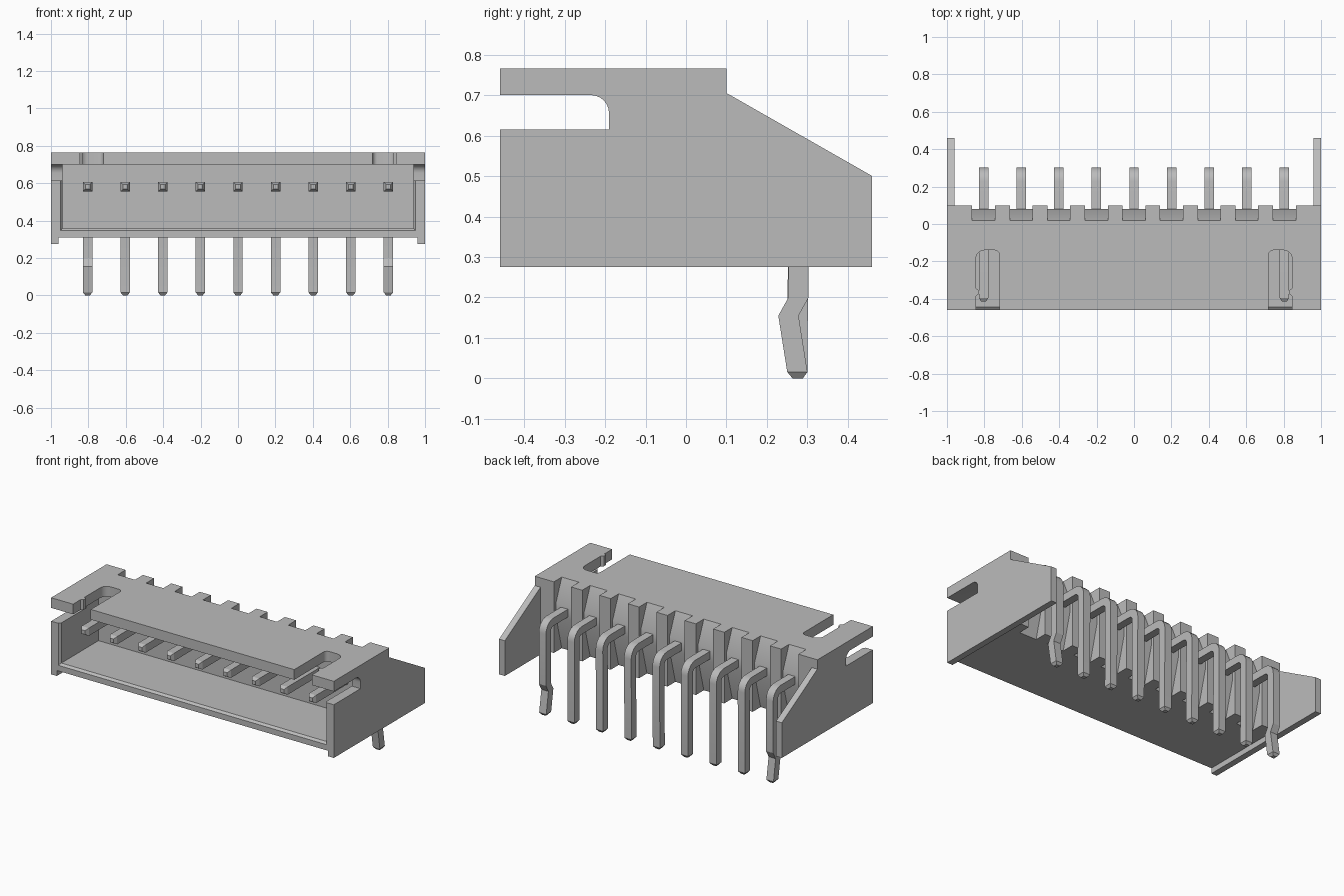
import bpy, bmesh
from math import sin, cos, pi, radians

cube = bpy.data.objects.get("Cube")
if cube:
    bpy.data.objects.remove(cube, do_unlink=True)

grey = bpy.data.materials.new("plain_grey")
grey.use_nodes = True
grey.diffuse_color = (0.5, 0.5, 0.5, 1)
grey.node_tree.nodes["Principled BSDF"].inputs["Base Color"].default_value = (0.5, 0.5, 0.5, 1)


def loft(name, rings):
    """Skin a row of equal-sized closed rings and cap both ends."""
    bm = bmesh.new()
    rows = [[bm.verts.new(p) for p in ring] for ring in rings]
    n = len(rows[0])
    for a, b in zip(rows, rows[1:]):
        for i in range(n):
            j = (i + 1) % n
            bm.faces.new((a[i], a[j], b[j], b[i]))
    bm.faces.new(rows[0])
    bm.faces.new(rows[-1])
    bmesh.ops.recalc_face_normals(bm, faces=bm.faces)
    mesh = bpy.data.meshes.new(name)
    bm.to_mesh(mesh)
    bm.free()
    mesh.materials.append(grey)
    obj = bpy.data.objects.new(name, mesh)
    bpy.context.collection.objects.link(obj)
    return obj


def prism_x(name, profile, x0, x1):
    return loft(name, [[(x, y, z) for y, z in profile] for x in (x0, x1)])


def prism_z(name, outline, z0, z1):
    return loft(name, [[(x, y, z) for x, y in outline] for z in (z0, z1)])


def arc(cx, cy, r, a0, a1, steps=6):
    angles = [radians(a0 + (a1 - a0) * i / steps) for i in range(steps + 1)]
    return [(cx + r * cos(a), cy + r * sin(a)) for a in angles]


def combine(target, tool, operation):
    """Apply a boolean and discard the tool."""
    tool.hide_render = True
    mod = target.modifiers.new("shape", "BOOLEAN")
    mod.operation, mod.object, mod.solver = operation, tool, "EXACT"
    bpy.context.view_layer.objects.active = target
    bpy.ops.object.modifier_apply(modifier=mod.name)
    bpy.data.objects.remove(tool, do_unlink=True)


FRONT, BACK, BOTTOM, TOP = -0.46, 0.10, 0.31, 0.765
ROOF, PIN_Z, PITCH, HALF = 0.70, 0.58, 0.201, 0.025
pin_xs = [PITCH * i for i in range(-4, 5)]

# Housing block with a sloped wing on either side
housing = prism_x("housing", [(FRONT, BOTTOM), (BACK, BOTTOM), (BACK, TOP), (FRONT, TOP)], -0.98, 0.98)
wing = [(FRONT, 0.275), (0.46, 0.275), (0.46, 0.50), (BACK, 0.705), (BACK, TOP), (FRONT, TOP)]
for s in (-1, 1):
    combine(housing, prism_x("wing", wing, s * 0.96, s), "UNION")

# Front socket with a chamfered mouth
mouth = []
for y, w, floor in ((-0.48, 0.965, 0.33), (-0.445, 0.938, 0.358), (-0.07, 0.938, 0.358)):
    mouth.append([(-w, y, floor), (w, y, floor), (w, y, ROOF), (-w, y, ROOF)])
combine(housing, loft("socket_cutter", mouth), "DIFFERENCE")

# Rounded slot through both side walls
side_slot = [(-0.5, 0.615), (-0.19, 0.615)] + arc(-0.235, 0.655, 0.045, 0, 90) + [(-0.5, ROOF)]
combine(housing, prism_x("side_slot_cutter", side_slot, -1.1, 1.1), "DIFFERENCE")

# Latch slots in the roof, each with a small bump on its outer edge
for s in (-1, 1):
    outline = [(0.72, -0.5), (0.845, -0.5), (0.845, -0.385), (0.83, -0.375), (0.83, -0.355), (0.845, -0.345)]
    outline += arc(0.80, -0.185, 0.045, 0, 90) + arc(0.745, -0.165, 0.025, 90, 180)
    cutter = prism_z("latch_slot_cutter", [(s * x, y) for x, y in outline], 0.68, 0.8)
    combine(housing, cutter, "DIFFERENCE")

# Notches behind the pins, sloping out towards the pin height
notch = [(0.15, TOP + 0.02), (0.02, TOP + 0.02), (0.02, TOP), (0.08, 0.62), (0.08, 0.54),
         (0.02, BOTTOM), (0.02, BOTTOM - 0.02), (0.15, BOTTOM - 0.02)]
for x in pin_xs:
    combine(housing, prism_x("notch_cutter", notch, x - 0.061, x + 0.061), "DIFFERENCE")


# Bent square pins: stations are (y, z, angle of the section, scale)
def pin(name, x, kinked):
    stations = [(-0.415, PIN_Z, 90, 0.5), (-0.395, PIN_Z, 90, 1)]
    bend = 0.05
    cy, cz = 0.278 - bend, PIN_Z - bend
    for i in range(6):
        a = 90 - 18 * i
        stations.append((cy + bend * cos(radians(a)), cz + bend * sin(radians(a)), a, 1))
    if kinked:
        stations += [(0.278, 0.2, 0, 1), (0.253, 0.155, 0, 1)]
    stations += [(0.275, 0.016, 0, 1), (0.276, 0, 0, 0.5)]
    rings = []
    for y, z, a, scale in stations:
        h = HALF * scale
        dy, dz = h * cos(radians(a)), h * sin(radians(a))
        rings.append([(x - h, y - dy, z - dz), (x + h, y - dy, z - dz),
                      (x + h, y + dy, z + dz), (x - h, y + dy, z + dz)])
    return loft(name, rings)


parts = [housing]
for i, x in enumerate(pin_xs):
    parts.append(pin(f"pin_{i + 1}", x, i in (0, len(pin_xs) - 1)))

# Smooth the curved corners and keep the hard edges
bpy.ops.object.select_all(action="DESELECT")
for part in parts:
    part.select_set(True)
bpy.context.view_layer.objects.active = housing
bpy.ops.object.shade_smooth_by_angle(angle=radians(25))
